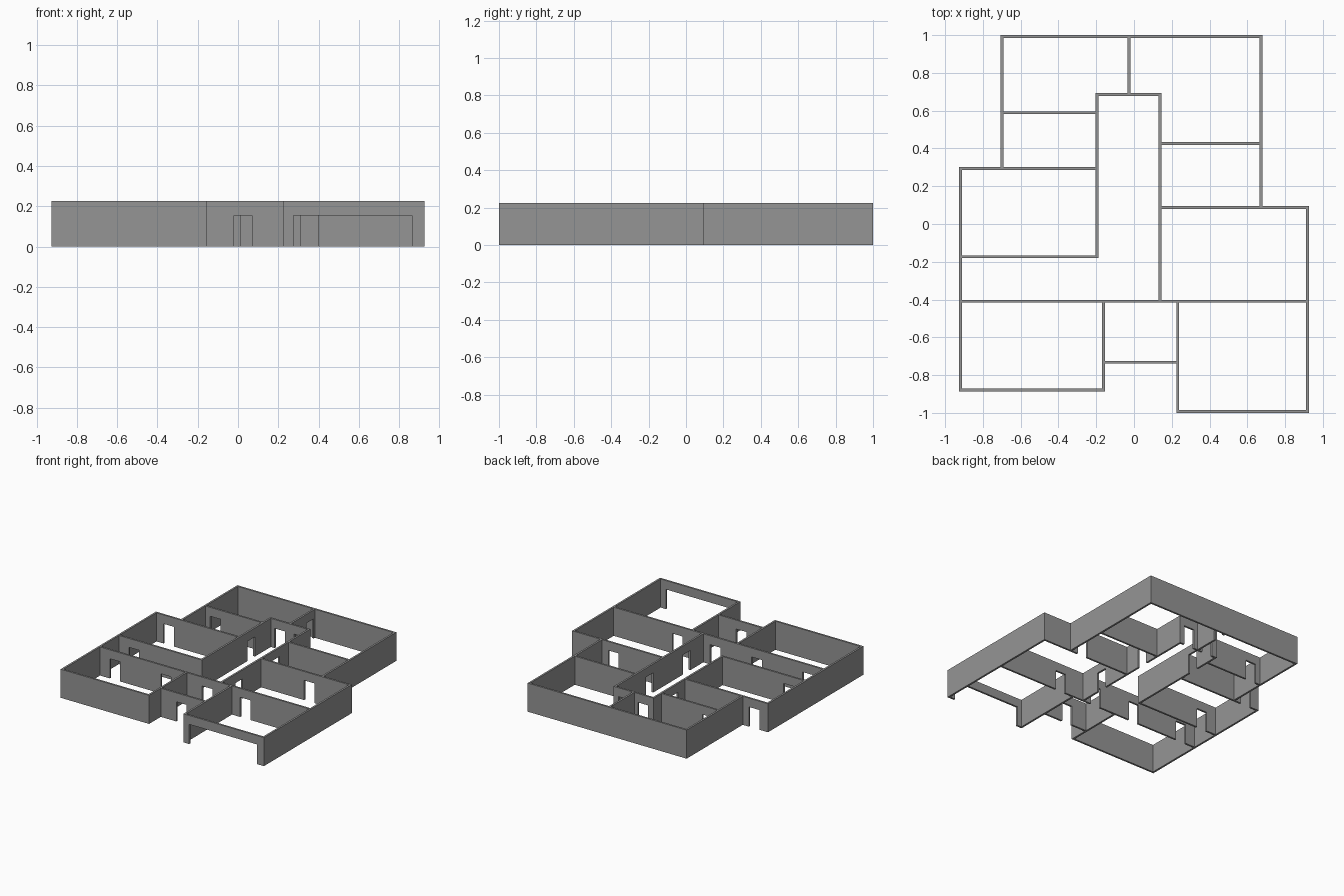
import bpy
import bmesh
from mathutils import Vector

if "Cube" in bpy.data.objects:
    bpy.data.objects.remove(bpy.data.objects["Cube"], do_unlink=True)

HEIGHT = 0.225
DOOR_HEIGHT = 0.155
DOOR = 0.09
THICK = 0.015

plaster = bpy.data.materials.new("wall_grey")
plaster.use_nodes = True
GREY = (0.3, 0.3, 0.3, 1)
plaster.diffuse_color = GREY
plaster.node_tree.nodes["Principled BSDF"].inputs["Base Color"].default_value = GREY


def wall(name, axis, offset, start, end, doors=(), width=DOOR):
    """Wall along an axis, its elevation notched at each door and extruded."""
    start, end = start - THICK / 2, end + THICK / 2
    outline = [(start, HEIGHT), (start, 0)]
    for d in sorted(doors):
        outline += [(d, 0), (d, DOOR_HEIGHT), (d + width, DOOR_HEIGHT), (d + width, 0)]
    outline += [(end, 0), (end, HEIGHT)]
    near = offset - THICK / 2
    bm = bmesh.new()
    verts = [bm.verts.new((u, near, z) if axis == "x" else (near, u, z))
             for u, z in outline]
    face = bm.faces.new(verts)
    push = Vector((0, THICK, 0)) if axis == "x" else Vector((THICK, 0, 0))
    grown = bmesh.ops.extrude_face_region(bm, geom=[face], use_keep_orig=True)
    bmesh.ops.translate(bm, vec=push,
                        verts=[g for g in grown["geom"] if isinstance(g, bmesh.types.BMVert)])
    bmesh.ops.recalc_face_normals(bm, faces=bm.faces)
    mesh = bpy.data.meshes.new(name)
    bm.to_mesh(mesh)
    bm.free()
    mesh.materials.append(plaster)
    obj = bpy.data.objects.new(name, mesh)
    bpy.context.collection.objects.link(obj)


# Shared wall lines
WEST, EAST = -0.918, 0.918
BACK, FRONT = 0.992, -0.992
BACK_WEST, BACK_EAST = -0.698, 0.672
HALL_WEST, HALL_EAST, HALL_BACK = -0.196, 0.138, 0.685
MIDDLE = -0.409
PORCH_WEST, PORCH_EAST = -0.162, 0.232

# Outer walls
wall("back_wall", "x", BACK, BACK_WEST, BACK_EAST)
wall("back_west_wall", "y", BACK_WEST, 0.294, BACK)
wall("back_east_wall", "y", BACK_EAST, 0.087, BACK)
wall("west_wall", "y", WEST, -0.878, 0.294)
wall("east_wall", "y", EAST, FRONT, 0.087)
wall("front_west_wall", "x", -0.878, WEST, PORCH_WEST)
wall("garage_front_wall", "x", FRONT, PORCH_EAST, EAST, [0.275], width=0.59)
wall("entry_wall", "x", -0.732, PORCH_WEST, PORCH_EAST, [-0.02])
wall("porch_west_wall", "y", PORCH_WEST, -0.878, MIDDLE)
wall("garage_west_wall", "y", PORCH_EAST, FRONT, MIDDLE)

# Walls across the house
wall("middle_wall", "x", MIDDLE, WEST, EAST, [-0.825, -0.38, -0.02, 0.31])
wall("living_room_wall", "x", -0.173, WEST, HALL_WEST, [-0.825])
wall("west_room_back_wall", "x", 0.294, WEST, HALL_WEST, [-0.85])
wall("west_closet_wall", "x", 0.589, BACK_WEST, HALL_WEST, [-0.65])
wall("hall_back_wall", "x", HALL_BACK, HALL_WEST, HALL_EAST, [-0.155, 0.015])
wall("bathroom_back_wall", "x", 0.427, HALL_EAST, BACK_EAST)
wall("east_room_back_wall", "x", 0.087, HALL_EAST, EAST, [0.52])

# Walls along the house
wall("hall_west_wall", "y", HALL_WEST, -0.173, HALL_BACK, [0.39])
wall("hall_east_wall", "y", HALL_EAST, MIDDLE, HALL_BACK, [-0.24, 0.22])
wall("bedroom_divider", "y", -0.027, HALL_BACK, BACK, [0.88])
